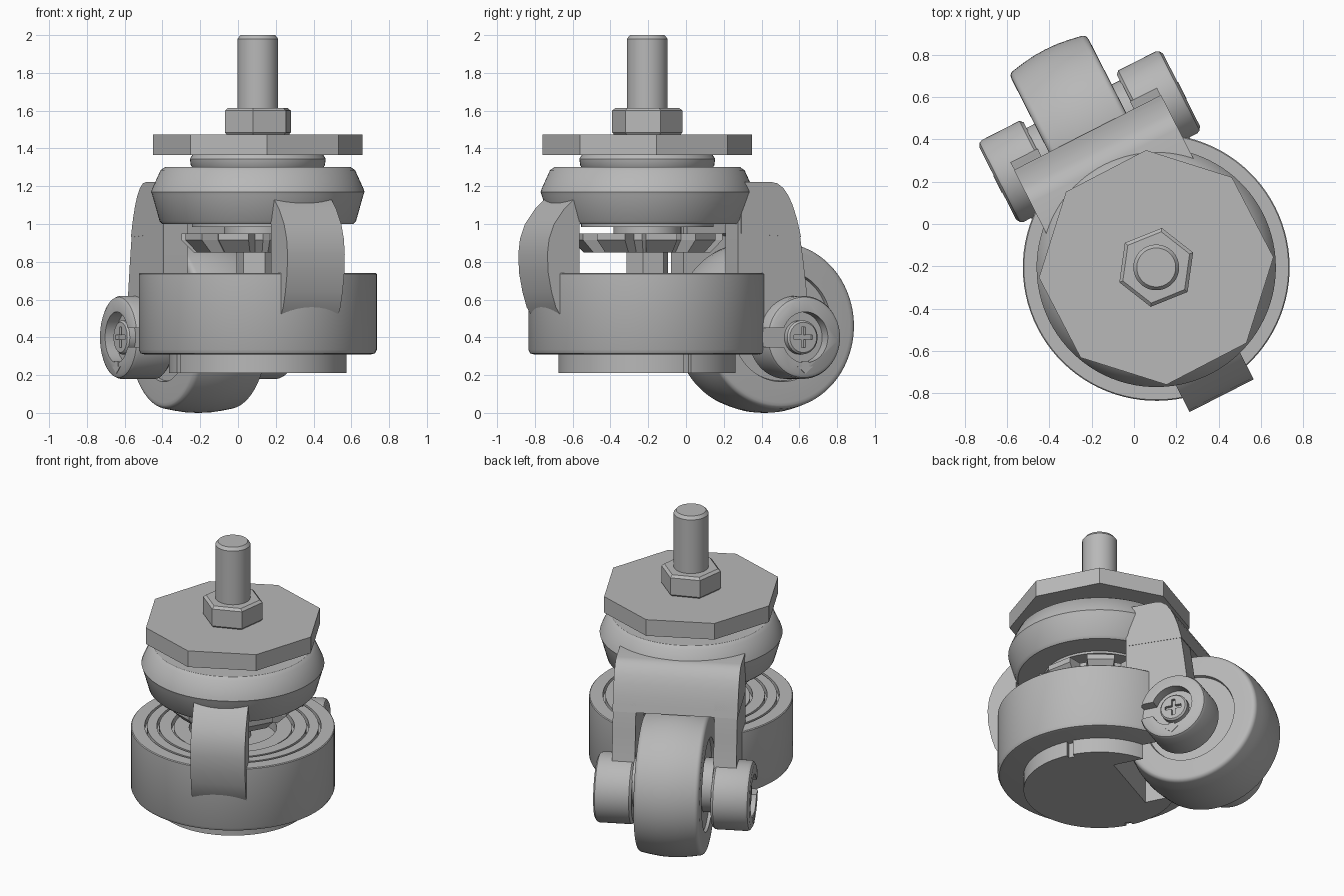
import bpy, bmesh
from math import sin, cos, pi, radians
from mathutils import Matrix, Vector

if "Cube" in bpy.data.objects:
    bpy.data.objects.remove(bpy.data.objects["Cube"])

steel = bpy.data.materials.new("grey_metal")
steel.use_nodes = True
GREY = (0.48, 0.48, 0.48, 1)
steel.diffuse_color = GREY
steel.node_tree.nodes["Principled BSDF"].inputs["Base Color"].default_value = GREY

# Everything is built around the stem axis with the wheel toward +y, then turned
TURN = 27
PLACE = Matrix.Translation((0.105, -0.205, 0)) @ Matrix.Rotation(radians(TURN), 4, 'Z')
X_AXIS = Matrix.Rotation(pi / 2, 4, 'Y')


def finish(name, bm, smooth=True):
    bmesh.ops.remove_doubles(bm, verts=bm.verts, dist=1e-5)
    bmesh.ops.recalc_face_normals(bm, faces=bm.faces)
    mesh = bpy.data.meshes.new(name)
    bm.to_mesh(mesh)
    bm.free()
    mesh.materials.append(steel)
    obj = bpy.data.objects.new(name, mesh)
    bpy.context.collection.objects.link(obj)
    obj.matrix_world = PLACE
    if smooth:
        shade(obj)
    return obj


def shade(obj):
    bpy.ops.object.select_all(action='DESELECT')
    obj.select_set(True)
    bpy.context.view_layer.objects.active = obj
    bpy.ops.object.shade_smooth_by_angle(angle=radians(32))


def lathe(name, profile, seg=72, matrix=Matrix(), start=0.0, smooth=True):
    """Spin (radius, height) points, closed on the axis, around local z."""
    bm = bmesh.new()
    pts = [(0, profile[0][1])] + profile + [(0, profile[-1][1])]
    rings = []
    for r, h in pts:
        count = 1 if r == 0 else seg
        rings.append([bm.verts.new(matrix @ Vector((r * cos(start + 2 * pi * i / seg),
                      r * sin(start + 2 * pi * i / seg), h))) for i in range(count)])
    for a, b in zip(rings, rings[1:]):
        if len(a) == 1:
            bm.faces.new(b)
        elif len(b) == 1:
            bm.faces.new(a)
        else:
            for i in range(seg):
                j = (i + 1) % seg
                bm.faces.new((a[i], a[j], b[j], b[i]))
    return finish(name, bm, smooth)


def extrude(name, profile, x0, x1, smooth=True):
    """Push a (y, z) outline from x0 to x1."""
    bm = bmesh.new()
    face = bm.faces.new([bm.verts.new((x0, y, z)) for y, z in profile])
    out = bmesh.ops.extrude_face_region(bm, geom=[face])
    moved = [v for v in out["geom"] if isinstance(v, bmesh.types.BMVert)]
    bmesh.ops.translate(bm, verts=moved, vec=(x1 - x0, 0, 0))
    return finish(name, bm, smooth)


def box(name, x0, x1, y0, y1, z0, z1):
    return extrude(name, [(y0, z0), (y1, z0), (y1, z1), (y0, z1)], x0, x1, False)


def cut(obj, *cutters):
    """Subtract the cutters, bake the result and remove them."""
    for cutter in cutters:
        cutter.hide_render = True
        mod = obj.modifiers.new("cut", 'BOOLEAN')
        mod.operation, mod.solver, mod.object = 'DIFFERENCE', 'EXACT', cutter
    bpy.context.view_layer.update()
    graph = bpy.context.evaluated_depsgraph_get()
    mesh = bpy.data.meshes.new_from_object(obj.evaluated_get(graph))
    obj.modifiers.clear()
    obj.data = mesh
    for cutter in cutters:
        bpy.data.objects.remove(cutter)
    shade(obj)


def arc(cy, cz, r, a0, a1, n):
    return [(cy + r * cos(radians(a0 + (a1 - a0) * i / n)),
             cz + r * sin(radians(a0 + (a1 - a0) * i / n))) for i in range(n + 1)]


# Threaded stud, lock nut and mounting plate
lathe("stud", [(0.108, 1.4), (0.108, 1.98), (0.092, 2.0)], 48)
lathe("lock_nut", [(0.175, 1.47), (0.188, 1.485), (0.188, 1.60), (0.17, 1.615)], 6,
      start=radians(22 - TURN), smooth=False)
lathe("top_plate", [(0.556, 1.365), (0.556, 1.475)], 8, start=radians(5 - TURN), smooth=False)

# Swivel neck and housing
lathe("neck", [(0.34, 1.29), (0.355, 1.31), (0.36, 1.345), (0.345, 1.368)])
lathe("housing", [(0.505, 1.0), (0.52, 1.015), (0.558, 1.15), (0.565, 1.17), (0.558, 1.19),
                  (0.515, 1.285), (0.49, 1.302)], 96)
lathe("lower_bearing", [(0.18, 0.94), (0.18, 0.985), (0.35, 0.985), (0.35, 1.01)])

# Adjuster: hexagonal stem with a toothed thumb wheel
lathe("stem", [(0.115, 0.4), (0.115, 0.96)], 6, start=radians(22), smooth=False)
bm = bmesh.new()
TEETH = 9
layers = []
for z, scale in ((0.85, 0.84), (0.915, 1.0), (0.95, 1.0)):
    ring = []
    for i in range(TEETH):
        for turn, r in ((0, 0.31), (0.2, 0.31), (0.3, 0.405), (0.9, 0.405)):
            a = 2 * pi * (i + turn) / TEETH
            ring.append(bm.verts.new((r * scale * cos(a), r * scale * sin(a), z)))
    layers.append(ring)
bm.faces.new(layers[0])
bm.faces.new(layers[-1])
for a, b in zip(layers, layers[1:]):
    for i in range(len(a)):
        j = (i + 1) % len(a)
        bm.faces.new((a[i], a[j], b[j], b[i]))
finish("thumb_wheel", bm, False)

# Drum with grooved top, and the levelling foot, both opened for the wheel
drum = lathe("drum", [(0.60, 0.31), (0.62, 0.315), (0.63, 0.335), (0.63, 0.735), (0.625, 0.74),
                      (0.545, 0.74), (0.545, 0.70), (0.53, 0.70), (0.53, 0.74),
                      (0.47, 0.74), (0.47, 0.70), (0.455, 0.70), (0.455, 0.74),
                      (0.38, 0.74), (0.38, 0.70), (0.365, 0.70), (0.365, 0.73),
                      (0.27, 0.73), (0.27, 0.66)], 96)
cut(drum, box("drum_cutter", -0.25, 0.25, 0.2, 1, 0, 1))
foot = lathe("foot", [(0.47, 0.21), (0.47, 0.36)], 96)
cut(foot, box("foot_cutter", -0.25, 0.25, 0.2, 1, 0, 1),
    box("left_notch_cutter", 0.44, 0.6, -0.02, 0.02, 0, 1),
    box("right_notch_cutter", -0.6, -0.44, -0.02, 0.02, 0, 1))

# Front strap joining the housing to the drum
extrude("front_strap", [(-0.38, 1.175), (-0.47, 1.16), (-0.53, 1.125), (-0.58, 1.08),
                        (-0.64, 1.0), (-0.67, 0.92), (-0.68, 0.84), (-0.675, 0.74),
                        (-0.655, 0.64), (-0.63, 0.56), (-0.58, 0.48), (-0.52, 0.48),
                        (-0.49, 0.74), (-0.49, 1.0), (-0.38, 1.05)], -0.17, 0.17)

# Fork: bridge above the wheel and two arms
back = [(0.54, 1.222), (0.575, 1.215), (0.61, 1.19), (0.64, 1.15), (0.665, 1.10),
        (0.69, 1.03), (0.705, 0.97)]
extrude("fork_bridge", [(0.36, 0.95), (0.36, 1.222)] + back + [(0.715, 0.93)], -0.39, 0.39)
for side, s in (("left", 1), ("right", -1)):
    extrude(side + "_fork_arm", [(0.34, 0.42), (0.34, 1.1), (0.36, 1.222)] + back
            + [(0.73, 0.80), (0.755, 0.60), (0.80, 0.42), (0.72, 0.24), (0.6, 0.27),
               (0.45, 0.34)], s * 0.245, s * 0.388)
    # Axle boss with a keyhole recess, cross-head screw and arrow mark
    spot = Matrix.Translation((0, 0.69, 0.40)) @ X_AXIS
    boss = lathe(side + "_axle_boss", [(0.205, s * 0.247), (0.22, s * 0.262), (0.22, s * 0.46),
                 (0.213, s * 0.476), (0.195, s * 0.487)], 64, spot)
    cut(boss, lathe("recess_cutter", [(0.135, s * 0.42), (0.135, s * 0.6)], 48, spot),
        box("slot_cutter", s * 0.42, s * 0.6, 0.36, 0.69, 0.35, 0.45))
    screw = lathe(side + "_axle_screw", [(0.09, s * 0.40), (0.09, s * 0.455), (0.08, s * 0.465)],
                  40, spot)
    cut(screw, box("cross_cutter_a", s * 0.445, s * 0.6, 0.635, 0.745, 0.388, 0.412),
        box("cross_cutter_b", s * 0.445, s * 0.6, 0.678, 0.702, 0.345, 0.455))
    extrude(side + "_arrow_mark", [(0.67, 0.275), (0.67, 0.245), (0.645, 0.245), (0.69, 0.208),
            (0.735, 0.245), (0.71, 0.245), (0.71, 0.275)], s * 0.482, s * 0.49, False)

# Wheel: crowned tyre with recessed hub faces and a hub spacer
hub = Matrix.Translation((0, 0.695, 0.46)) @ X_AXIS
half = [(0.29, -0.185), (0.295, -0.205), (0.405, -0.205)] \
    + arc(0.41, -0.175, 0.03, -70, -5, 5) + [(0.45, -0.12), (0.458, -0.06)]
lathe("wheel", half + [(0.46, 0)] + [(r, -x) for r, x in reversed(half)], 96, hub)
lathe("hub_spacer", [(0.17, -0.25), (0.17, 0.25)], 48, hub)
